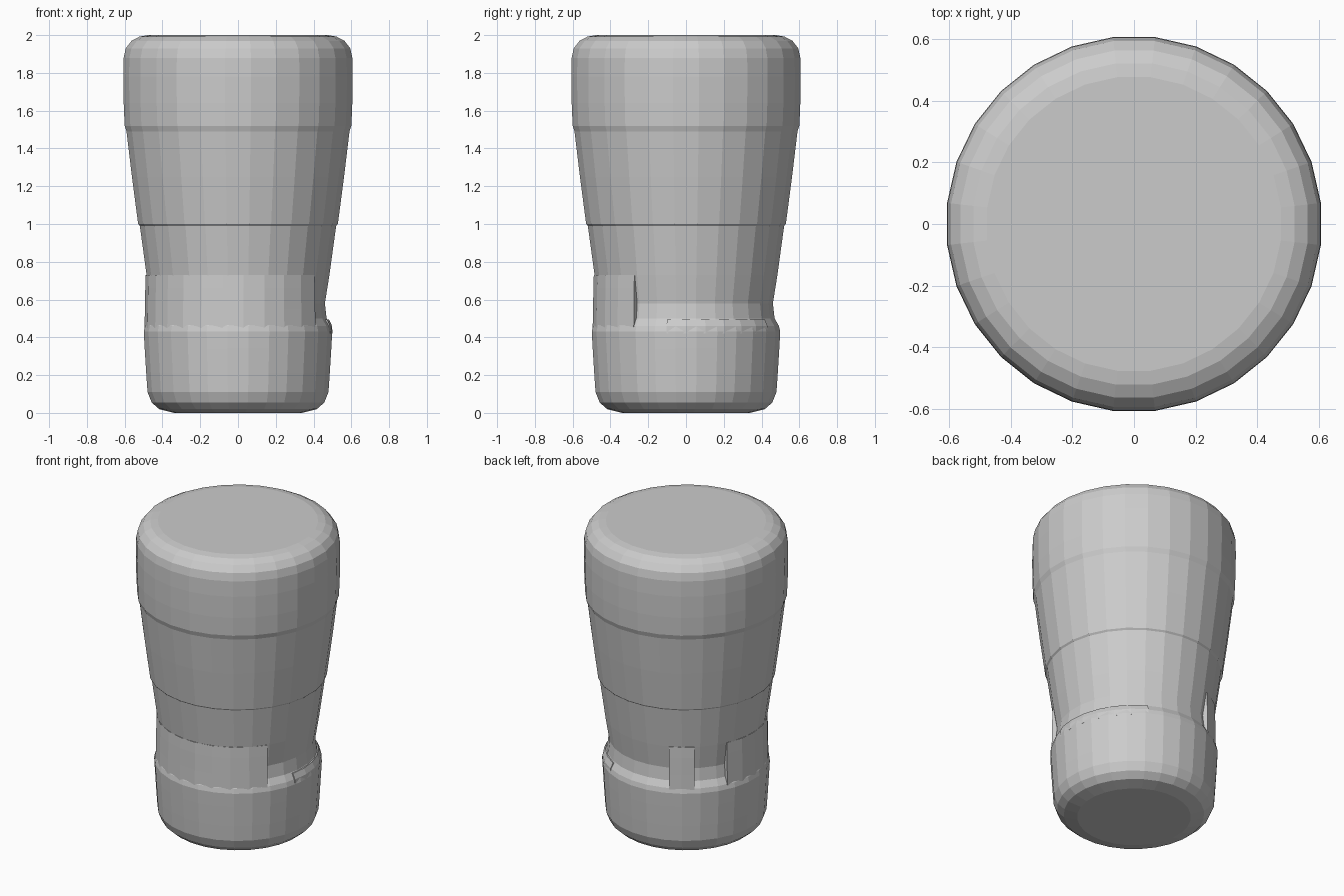
import bpy, bmesh
from math import cos, sin, radians, pi

if "Cube" in bpy.data.objects:
    bpy.data.objects.remove(bpy.data.objects["Cube"])

SEG = 28


def finish(bm, name):
    bmesh.ops.recalc_face_normals(bm, faces=bm.faces)
    mesh = bpy.data.meshes.new(name)
    bm.to_mesh(mesh)
    bm.free()
    obj = bpy.data.objects.new(name, mesh)
    bpy.context.collection.objects.link(obj)
    return obj


def lathe(name, profile):
    """Closed faceted solid of revolution with flat end caps."""
    bm = bmesh.new()
    rings = []
    for r, z in profile:
        rings.append([bm.verts.new((r * cos(2 * pi * (i + .5) / SEG),
                                    r * sin(2 * pi * (i + .5) / SEG), z))
                      for i in range(SEG)])
    for a, b in zip(rings, rings[1:]):
        for i in range(SEG):
            j = (i + 1) % SEG
            bm.faces.new((a[i], a[j], b[j], b[i]))
    bm.faces.new(rings[0])
    bm.faces.new(rings[-1])
    return finish(bm, name)


def sector(name, start, end, profile, inner=0.43):
    """Curved block covering part of the circle."""
    bm = bmesh.new()
    outline = [(inner, profile[0][1])] + profile + [(inner, profile[-1][1])]
    steps = max(2, round((end - start) / 13))
    rows = []
    for k in range(steps + 1):
        a = radians(start + (end - start) * k / steps)
        rows.append([bm.verts.new((r * cos(a), r * sin(a), z)) for r, z in outline])
    n = len(outline)
    for a, b in zip(rows, rows[1:]):
        for i in range(n):
            j = (i + 1) % n
            bm.faces.new((a[i], a[j], b[j], b[i]))
    bm.faces.new(rows[0])
    bm.faces.new(rows[-1])
    return finish(bm, name)


# tumbler body: rounded foot, collar, narrow waist, flared wall, rounded rim
lathe("tumbler_body", [
    (.34, .0), (.42, .02), (.46, .055), (.482, .11), (.489, .21), (.497, .34),
    (.502, .43), (.495, .46), (.472, .50), (.463, .58), (.487, .73),
    (.523, .99), (.532, 1.0), (.565, 1.25), (.594, 1.49), (.604, 1.52),
    (.609, 1.64), (.611, 1.78), (.609, 1.88), (.598, 1.93), (.567, 1.97),
    (.525, 1.992), (.48, 2.0)])

# raised panels bridging the waist on the front and left
panel = [(.495, .45), (.493, .55), (.491, .66), (.489, .73)]
for name, start, end in (("waist_panel", 155, 326), ("waist_block_back", 113, 131)):
    sector(name, start, end, panel)

# thin ledge on top of the collar at the right and back
sector("collar_ledge", -12, 60, [(.50, .42), (.498, .46), (.482, .495)])
